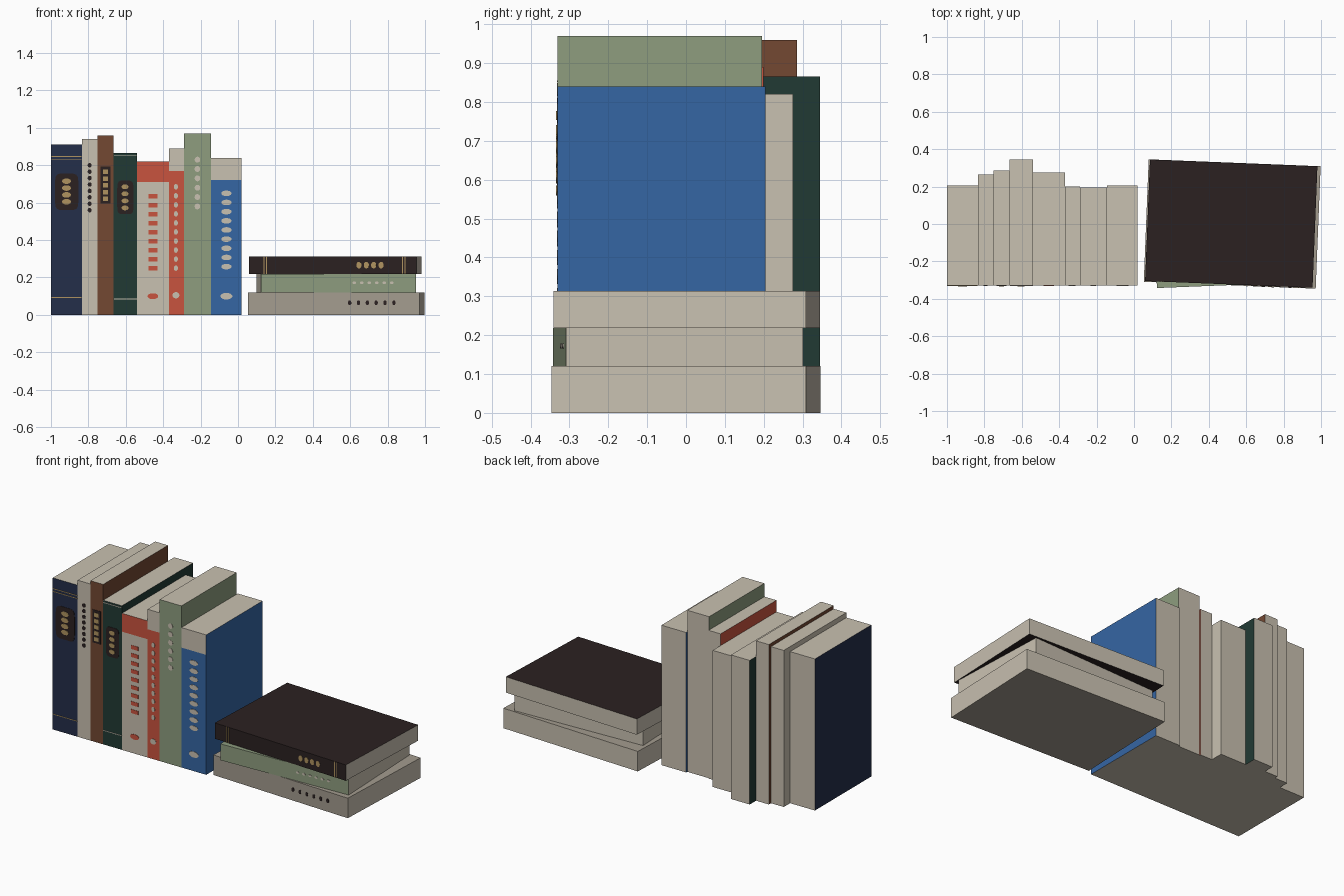
import bpy, bmesh, math
from mathutils import Vector

cube = bpy.data.objects.get("Cube")
if cube:
    bpy.data.objects.remove(cube, do_unlink=True)


# Flat colours, given as sRGB hex
def material(name, hexcode):
    rgb = [int(hexcode[i:i + 2], 16) / 255 for i in (0, 2, 4)]
    lin = [c / 12.92 if c < 0.04 else ((c + 0.055) / 1.055) ** 2.4 for c in rgb]
    m = bpy.data.materials.new(name)
    m.use_nodes = True
    m.diffuse_color = (*lin, 1)
    bsdf = m.node_tree.nodes["Principled BSDF"]
    bsdf.inputs["Base Color"].default_value = (*lin, 1)
    bsdf.inputs["Roughness"].default_value = 0.8
    return m


MATS = {n: material(n, h) for n, h in {
    "navy": "242E4A", "cream": "C9C1B1", "brown": "734832",
    "dark_green": "213A34", "red": "C9543E", "sage": "8E9D7F",
    "blue": "3566A4", "near_black": "2B2121", "taupe": "A49C8F",
    "gold": "B09460"}.items()}


def finish(bm, name, mats, loc, angle):
    mesh = bpy.data.meshes.new(name)
    bm.to_mesh(mesh)
    bm.free()
    for m in mats:
        mesh.materials.append(MATS[m])
    ob = bpy.data.objects.new(name, mesh)
    ob.location = loc
    ob.rotation_euler.z = math.radians(angle)
    bpy.context.collection.objects.link(ob)
    return ob


# Closed book: cover colour on three sides, page colour on the others,
# and an optional spine band above a given height
def book(name, size, loc, cover, cover_axis, angle=0, band=None, band_z=0):
    bm = bmesh.new()
    bmesh.ops.create_cube(bm, size=1)
    for v in bm.verts:
        v.co = Vector((v.co.x * size[0], v.co.y * size[1], (v.co.z + 0.5) * size[2]))
    bm.normal_update()
    spine = min(bm.faces, key=lambda f: f.normal.y)
    for f in bm.faces:
        is_cover = f is spine or abs(f.normal[cover_axis]) > 0.9
        f.material_index = 0 if is_cover else 1
    if band:
        bmesh.ops.bisect_plane(bm, geom=[spine, *spine.edges, *spine.verts],
                               plane_co=(0, 0, band_z), plane_no=(0, 0, 1))
        bm.normal_update()
        for f in bm.faces:
            if f.normal.y < -0.9 and f.calc_center_median().z > band_z:
                f.material_index = 2
    finish(bm, name, [cover, "cream"] + ([band] if band else []), loc, angle)


# Thin spine decorations: each mark is (x, z, width, height), layered forward
def plates(name, colour, marks, front, loc, angle=0, shape="oval", layer=1):
    bm = bmesh.new()
    power = {"oval": 1, "rounded": 0.35}.get(shape)
    count = 4 if shape == "bar" else 16
    for x, z, w, h in marks:
        ring = []
        for i in range(count):
            a = math.tau * (i + 0.5) / count
            c, s = math.cos(a), math.sin(a)
            if shape == "bar":
                c, s = math.copysign(1, c), math.copysign(1, s)
            else:
                c = math.copysign(abs(c) ** power, c)
                s = math.copysign(abs(s) ** power, s)
            ring.append(bm.verts.new((x + c * w / 2, front, z + s * h / 2)))
        face = bm.faces.new(ring)
        out = bmesh.ops.extrude_face_region(bm, geom=[face])["geom"]
        for v in out:
            if isinstance(v, bmesh.types.BMVert):
                v.co.y -= 0.002 * layer
    bmesh.ops.recalc_face_normals(bm, faces=bm.faces)
    finish(bm, name, [colour], loc, angle)


def column(x, z0, z1, n, w, h):
    return [(x, z0 + (z1 - z0) * i / (n - 1), w, h) for i in range(n)]


def row(x0, x1, z, n, w, h):
    return [(x0 + (x1 - x0) * i / (n - 1), z, w, h) for i in range(n)]


# Standing books, left to right in a row with flush spines
FRONT = -0.33
STANDING = [  # name, x range, height, back, cover, band colour, band start
    ("navy_book", -1, -0.835, 0.91, 0.205, "navy", None, 0),
    ("cream_book", -0.835, -0.75, 0.94, 0.265, "cream", None, 0),
    ("brown_book", -0.75, -0.665, 0.96, 0.285, "brown", None, 0),
    ("dark_green_book", -0.665, -0.54, 0.865, 0.345, "dark_green", None, 0),
    ("red_topped_book", -0.54, -0.37, 0.82, 0.275, "cream", "red", 0.71),
    ("red_book", -0.37, -0.29, 0.89, 0.2, "red", "cream", 0.77),
    ("sage_book", -0.29, -0.145, 0.97, 0.195, "sage", None, 0),
    ("blue_book", -0.145, 0.02, 0.84, 0.205, "blue", "cream", 0.72),
]
for name, x0, x1, h, back, cover, band, bz in STANDING:
    book(name, (x1 - x0, back - FRONT, h), ((x0 + x1) / 2, (back + FRONT) / 2, 0),
         cover, 0, band=band, band_z=bz)


def on_spine(name, colour, marks, **kw):
    plates(name, colour, marks, FRONT, (0, 0, 0), **kw)


# Spine labels and rules of the standing books
on_spine("spine_labels", "near_black",
         [(-0.916, 0.658, 0.126, 0.196), (-0.602, 0.628, 0.088, 0.18)], shape="rounded")
on_spine("brown_book_label", "near_black", [(-0.708, 0.694, 0.055, 0.198)], shape="bar")
on_spine("navy_book_rules", "gold",
         [(-0.9175, z, 0.163, 0.004) for z in (0.847, 0.83, 0.093)], shape="bar")
on_spine("dark_green_book_rules", "cream",
         [(-0.6025, z, 0.123, 0.004) for z in (0.853, 0.085)], shape="bar")

# Label ornaments
on_spine("navy_book_ornaments", "gold",
         column(-0.917, 0.605, 0.715, 4, 0.048, 0.03), layer=2)
on_spine("brown_book_ornaments", "gold",
         column(-0.708, 0.62, 0.765, 5, 0.028, 0.024), layer=2, shape="bar")
on_spine("dark_green_book_ornaments", "gold",
         column(-0.604, 0.572, 0.685, 4, 0.038, 0.026), layer=2)

# Columns of spine dots and base emblems
on_spine("cream_book_dots", "near_black", column(-0.793, 0.56, 0.8, 8, 0.022, 0.024))
on_spine("red_topped_book_bars", "red",
         column(-0.455, 0.25, 0.635, 9, 0.048, 0.023), shape="bar")
on_spine("red_topped_book_emblem", "red", [(-0.455, 0.1, 0.058, 0.032)])
on_spine("red_book_dots", "cream",
         column(-0.332, 0.25, 0.685, 10, 0.022, 0.03) + [(-0.332, 0.105, 0.038, 0.034)])
on_spine("sage_book_dots", "cream", column(-0.217, 0.58, 0.83, 6, 0.03, 0.032))
on_spine("blue_book_dots", "cream",
         column(-0.062, 0.258, 0.65, 9, 0.056, 0.03) + [(-0.062, 0.1, 0.064, 0.036)])

# Stack of lying books, each turned slightly
STACK = {  # name: size, location, cover, angle
    "bottom_book": ((0.92, 0.655, 0.12), (0.525, 0, 0), "taupe", -2.3),
    "middle_book": ((0.83, 0.61, 0.098), (0.525, -0.021, 0.12), "sage", 2.3),
    "top_book": ((0.896, 0.65, 0.095), (0.52, 0.002, 0.218), "near_black", -2.3),
}
for name, (size, loc, cover, angle) in STACK.items():
    book(name, size, loc, cover, 2, angle=angle)


def on_stack(part, owner, colour, marks, **kw):
    size, loc, _, angle = STACK[owner]
    plates(part, colour, marks, -size[1] / 2, loc, angle, **kw)


# Decorations on the lying spines
on_stack("bottom_book_dots", "bottom_book", "near_black",
         row(0.085, 0.322, 0.065, 6, 0.018, 0.026))
on_stack("middle_book_dots", "middle_book", "cream",
         row(0.085, 0.285, 0.052, 6, 0.02, 0.014))
on_stack("top_book_ornaments", "top_book", "gold",
         row(0.14, 0.258, 0.048, 4, 0.028, 0.036))
on_stack("top_book_rules", "top_book", "gold",
         [(x, 0.0475, 0.005, 0.093) for x in (-0.368, -0.354, 0.372, 0.387)], shape="bar")
